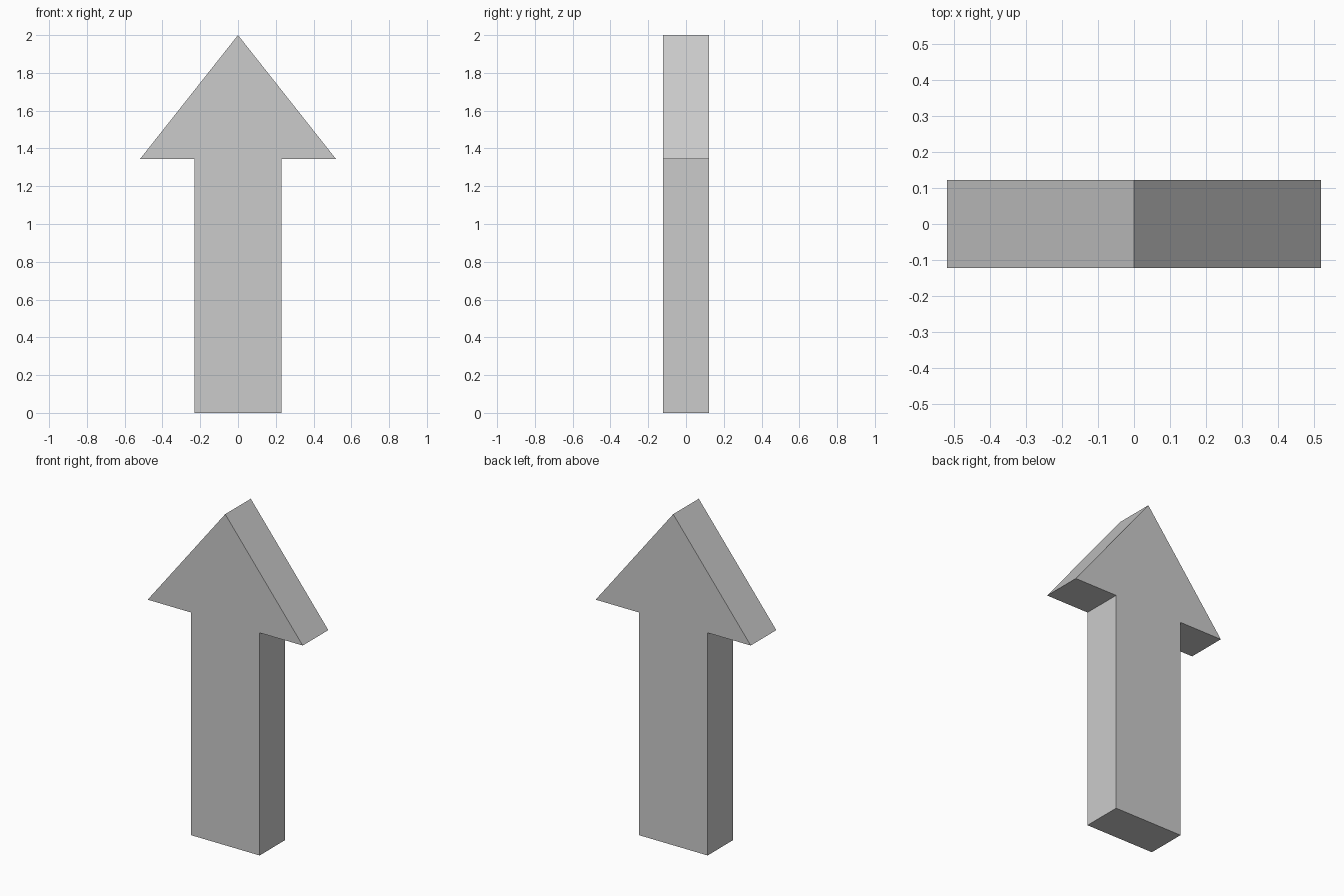
import bpy, bmesh

if "Cube" in bpy.data.objects:
    bpy.data.objects.remove(bpy.data.objects["Cube"])

HALF_DEPTH = 0.122
SHAFT, HEAD, NECK_Z, TIP_Z = 0.23, 0.518, 1.345, 2.0

# Arrow outline: right half, then mirrored back down the left
right = [(SHAFT, 0), (SHAFT, NECK_Z), (HEAD, NECK_Z)]
outline = right + [(0, TIP_Z)] + [(-x, z) for x, z in reversed(right)]

# Extrude the outline front to back
bm = bmesh.new()
front = bm.faces.new([bm.verts.new((x, -HALF_DEPTH, z)) for x, z in outline])
ext = bmesh.ops.extrude_face_region(bm, geom=[front], use_keep_orig=True)
verts = [g for g in ext["geom"] if isinstance(g, bmesh.types.BMVert)]
bmesh.ops.translate(bm, verts=verts, vec=(0, 2 * HALF_DEPTH, 0))
bmesh.ops.recalc_face_normals(bm, faces=bm.faces[:])

mesh = bpy.data.meshes.new("arrow")
bm.to_mesh(mesh)
bm.free()
bpy.context.collection.objects.link(bpy.data.objects.new("arrow", mesh))
